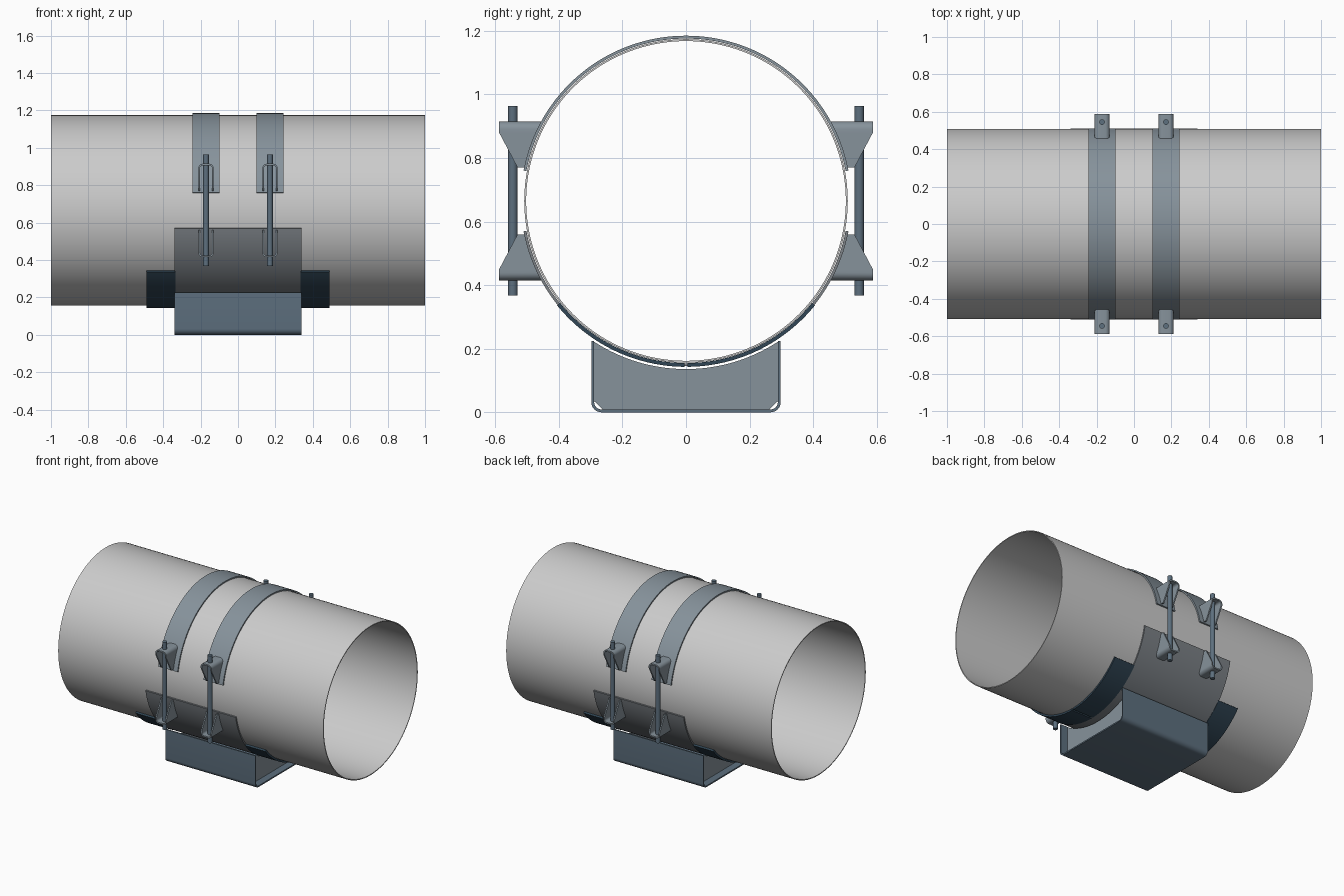
import bpy, bmesh, math

if "Cube" in bpy.data.objects:
    bpy.data.objects.remove(bpy.data.objects["Cube"])

CZ = 0.665          # pipe axis height
R_OUT = 0.520       # outer radius of straps and cradle


def material(name, rgb):
    m = bpy.data.materials.new(name)
    m.diffuse_color = (*rgb, 1)
    m.use_nodes = True
    m.node_tree.nodes["Principled BSDF"].inputs["Base Color"].default_value = m.diffuse_color
    return m


STEEL = material("grey_blue_steel", (0.24, 0.29, 0.33))
BLUE = material("blue_steel", (0.11, 0.16, 0.21))
DARK = material("dark_steel", (0.03, 0.06, 0.09))
PLATE = material("cradle_grey", (0.2, 0.22, 0.24))


def finish(bm, name, mat=None):
    bmesh.ops.recalc_face_normals(bm, faces=bm.faces)
    me = bpy.data.meshes.new(name)
    bm.to_mesh(me)
    bm.free()
    ob = bpy.data.objects.new(name, me)
    bpy.context.collection.objects.link(ob)
    if mat:
        me.materials.append(mat)
    bpy.ops.object.select_all(action='DESELECT')
    ob.select_set(True)
    bpy.context.view_layer.objects.active = ob
    bpy.ops.object.shade_smooth_by_angle(angle=math.radians(30))
    return ob


def sweep_sections(name, sections, closed, mat=None):
    """Join four-point sections into a solid strip."""
    bm = bmesh.new()
    rows = [[bm.verts.new(p) for p in s] for s in sections]
    pairs = list(zip(rows, rows[1:] + rows[:1]))
    for a, b in pairs if closed else pairs[:-1]:
        for i in range(4):
            j = (i + 1) % 4
            bm.faces.new((a[i], a[j], b[j], b[i]))
    if not closed:
        bm.faces.new(rows[0])
        bm.faces.new(rows[-1])
    return finish(bm, name, mat)


def curved_plate(name, r0, r1, a0, a1, x0, x1, mat=None):
    """Shell around the pipe axis; angles in degrees, 0 = +y, 90 = up."""
    closed = a1 - a0 >= 360
    n = max(8, round((a1 - a0) / 2.5))
    secs = []
    for i in range(n if closed else n + 1):
        a = math.radians(a0 + (a1 - a0) * i / n)
        c, s = math.cos(a), math.sin(a)
        secs.append([(x, r * c, CZ + r * s)
                     for x, r in ((x0, r0), (x1, r0), (x1, r1), (x0, r1))])
    return sweep_sections(name, secs, closed, mat)


def u_profile(half, base, top, rad, steps=6):
    """U path with rounded bottom corners, as (across, height) points."""
    right = [(half - rad + rad * math.sin(t), base + rad - rad * math.cos(t))
             for t in (i * math.pi / 2 / steps for i in range(steps + 1))]
    right += [(half, z) for z in top]
    return [(-u, z) for u, z in reversed(right)] + right


# Pipe
curved_plate("pipe", 0.503, 0.509, 0, 360, -1, 1)

# Cradle under the pipe
curved_plate("cradle", 0.511, R_OUT, 190.6, 349.4, -0.34, 0.34, PLATE)

# Wear pads, split at the bottom, projecting past both cradle ends
for sx in (-1, 1):
    xa, xb = sorted((sx * 0.335, sx * 0.49))
    for side, a0, a1 in (("left", 219, 269.4), ("right", 270.6, 321)):
        curved_plate("wear_pad_" + side, 0.510, 0.522, a0, a1, xa, xb, DARK)

# Base channel with rounded bottom corners
T = 0.009
outer = u_profile(0.298, 0, [0.225], 0.032)
inner = u_profile(0.298 - T, T, [0.225], 0.032 - T)
sweep_sections("base_channel",
               [[(-0.34, *o), (0.34, *o), (0.34, *i), (-0.34, *i)]
                for o, i in zip(outer, inner)], False, BLUE)

# Saddle ribs inside the channel
for sx in (-1, 1):
    outline = [(-0.289, 0.035), (-0.262, T), (0.262, T), (0.289, 0.035)]
    for i in range(25):
        y = 0.289 - 0.578 * i / 24
        outline.append((y, CZ - math.sqrt(0.529 ** 2 - y * y)))
    bm = bmesh.new()
    face = bm.faces.new([bm.verts.new((sx * 0.285 - 0.005, y, z)) for y, z in outline])
    ext = bmesh.ops.extrude_face_region(bm, geom=[face])
    bmesh.ops.translate(bm, vec=(0.01, 0, 0),
                        verts=[v for v in ext["geom"] if isinstance(v, bmesh.types.BMVert)])
    finish(bm, "saddle_rib", STEEL)


def lug(x, sy, sz):
    """Bent U bracket, heights measured from the pipe axis."""
    levels = [-0.215, -0.105]
    out = u_profile(0.041, -0.25, levels, 0.024)
    inn = u_profile(0.032, -0.241, levels, 0.015)

    def edge_points(u, h):
        y_in = math.sqrt(0.518 ** 2 - h * h)
        y_out = 0.588 - max(0, h + 0.215) * 0.058 / 0.11
        return [(x + u, sy * y, CZ + sz * h) for y in (y_in, y_out)]

    secs = []
    for o, i in zip(out, inn):
        a, b = edge_points(*o)
        c, d = edge_points(*i)
        secs.append([a, b, d, c])
    sweep_sections("upper_lug" if sz < 0 else "lower_lug", secs, False, STEEL)


# Straps, lugs and tie rods
for x in (-0.171, 0.171):
    curved_plate("strap", 0.511, R_OUT, 10.6, 169.4, x - 0.073, x + 0.073, STEEL)
    for sy in (-1, 1):
        for sz in (-1, 1):
            lug(x, sy, sz)
        bm = bmesh.new()
        bmesh.ops.create_cone(bm, cap_ends=True, segments=24,
                              radius1=0.015, radius2=0.015, depth=0.596)
        bmesh.ops.translate(bm, verts=bm.verts, vec=(x, sy * 0.545, CZ))
        finish(bm, "tie_rod", BLUE)
